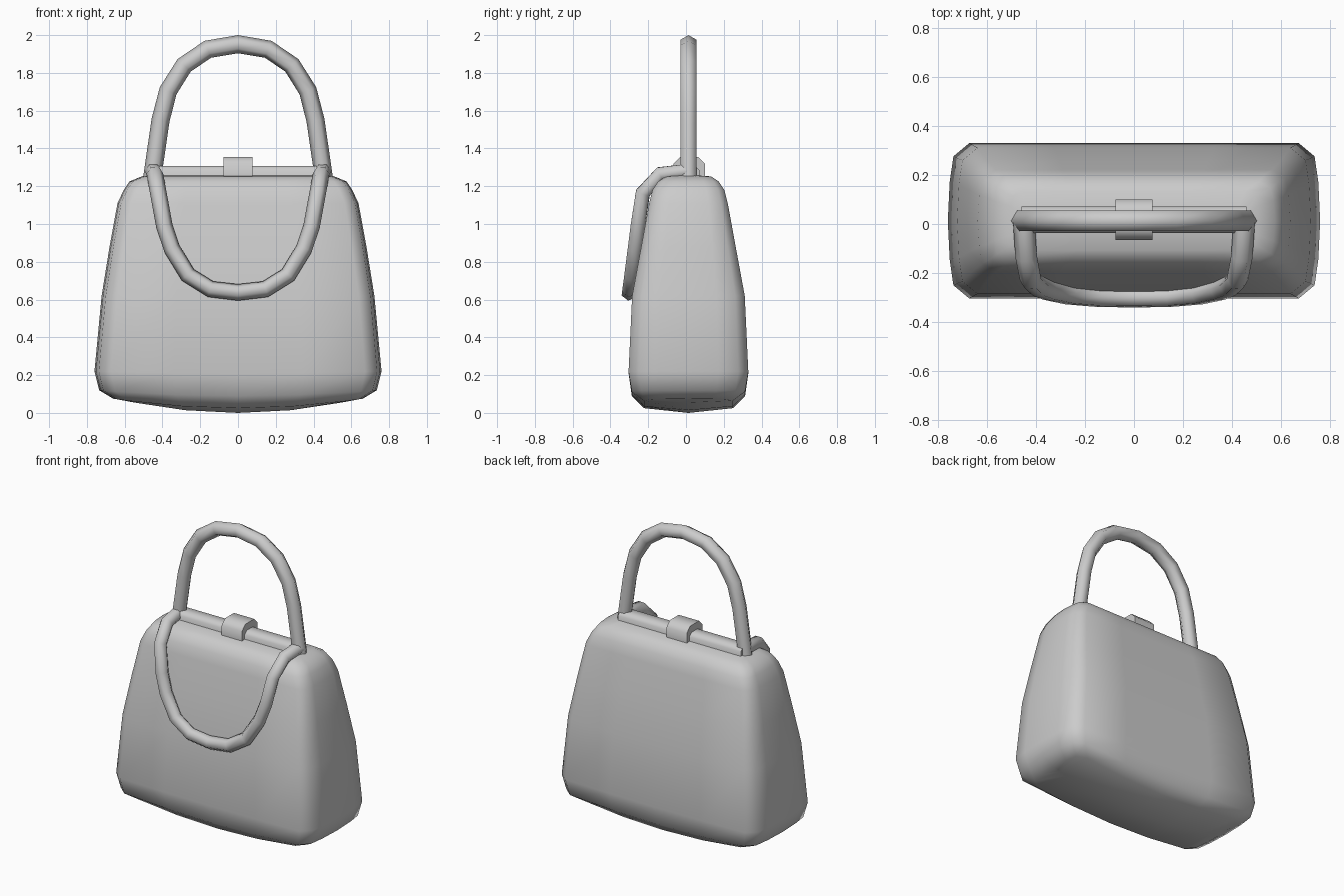
import bpy, bmesh, math
from mathutils import Vector

cube = bpy.data.objects.get("Cube")
if cube:
    bpy.data.objects.remove(cube)

MID = 0.013  # depth centre of the bag

grey = bpy.data.materials.new("plain grey")
grey.use_nodes = True
colour = (0.6, 0.6, 0.6, 1)
grey.diffuse_color = colour
grey.node_tree.nodes["Principled BSDF"].inputs["Base Color"].default_value = colour


def loft(name, rings, cap, angle):
    """Skin a list of closed point rings into one object."""
    bm = bmesh.new()
    loops = [[bm.verts.new(p) for p in ring] for ring in rings]
    n = len(loops[0])
    for a, b in zip(loops, loops[1:]):
        for i in range(n):
            j = (i + 1) % n
            bm.faces.new((a[i], a[j], b[j], b[i]))
    if cap:
        bm.faces.new(loops[0])
        bm.faces.new(loops[-1])
    bmesh.ops.remove_doubles(bm, verts=bm.verts, dist=0.0005)
    bmesh.ops.recalc_face_normals(bm, faces=bm.faces)
    mesh = bpy.data.meshes.new(name)
    bm.to_mesh(mesh)
    bm.free()
    mesh.materials.append(grey)
    obj = bpy.data.objects.new(name, mesh)
    bpy.context.collection.objects.link(obj)
    bpy.ops.object.select_all(action='DESELECT')
    obj.select_set(True)
    bpy.context.view_layer.objects.active = obj
    bpy.ops.object.shade_smooth_by_angle(angle=math.radians(angle))
    return obj


def body_ring(z, hx, hy, sag):
    """Rounded rectangle whose middle hangs lower than its ends."""
    quarter = [(1, 0), (0.99, 0.5), (0.97, 0.83), (0.885, 1), (0.45, 1)]
    pts = quarter + [(0, 1)]
    pts += [(-x, y) for x, y in reversed(quarter)]
    pts += [(x, -y) for x, y in reversed(pts[1:-1])]
    return [(x * hx, MID + y * hy, z - sag * (1 - x * x)) for x, y in pts]


# Bag body: height, half width, half depth, sag of the middle
sections = [
    (0.07, 0.62, 0, 0.07), (0.075, 0.66, 0.235, 0.05),
    (0.12, 0.735, 0.3, 0.03), (0.22, 0.76, 0.317, 0.01),
    (0.62, 0.722, 0.298, 0), (0.88, 0.68, 0.25, 0),
    (1.11, 0.638, 0.208, 0), (1.18, 0.605, 0.19, 0),
    (1.225, 0.575, 0.16, 0), (1.252, 0.51, 0.12, 0), (1.26, 0.46, 0, 0),
]
loft("bag_body", [body_ring(*s) for s in sections], False, 60)


def tube(name, half, normals, radius=0.048):
    """Six-sided tube along a path mirrored in x."""
    path = [Vector(p) for p in half]
    path += [Vector((-p.x, p.y, p.z)) for p in reversed(path[:-1])]
    normals = normals + normals[-2::-1]
    rings = []
    for i, p in enumerate(path):
        t = (path[min(i + 1, len(path) - 1)] - path[max(i - 1, 0)]).normalized()
        side = t.cross(Vector(normals[i])).normalized()
        up = side.cross(t)
        rings.append([p + radius * (side * math.cos(k * math.pi / 3)
                                    + up * math.sin(k * math.pi / 3))
                      for k in range(6)])
    return loft(name, rings, True, 65)


# Raised handle
arch = [(0.455, 1.24), (0.41, 1.55), (0.37, 1.705), (0.285, 1.84),
        (0.16, 1.925), (0, 1.952)]
tube("raised_handle", [(x, MID, z) for x, z in arch], [(0, 1, 0)] * len(arch))

# Lowered handle, folded over the front
drop = [(0.45, 0.01, 1.28), (0.44, -0.135, 1.265), (0.422, -0.228, 1.165),
        (0.39, -0.255, 0.99), (0.35, -0.27, 0.87), (0.265, -0.288, 0.73),
        (0.145, -0.298, 0.655), (0, -0.3, 0.638)]
tube("lowered_handle", drop,
     [(0, 0, 1), (0, -0.4, 0.9), (0, -0.9, 0.4)] + [(0, -1, 0.14)] * 5, 0.044)


def prism(name, half_width, half_depth, bottom, top, cut):
    """Bar along x with chamfered upper edges."""
    profile = [(-half_depth, bottom), (half_depth, bottom),
               (half_depth, top - cut), (half_depth - cut, top),
               (cut - half_depth, top), (-half_depth, top - cut)]
    rings = [[(x, MID + 0.004 + y, z) for y, z in profile]
             for x in (-half_width, half_width)]
    return loft(name, rings, True, 50)


# Frame bar and clasp along the opening
prism("frame_bar", 0.46, 0.054, 1.23, 1.308, 0.022)
prism("clasp", 0.076, 0.083, 1.25, 1.355, 0.035)
